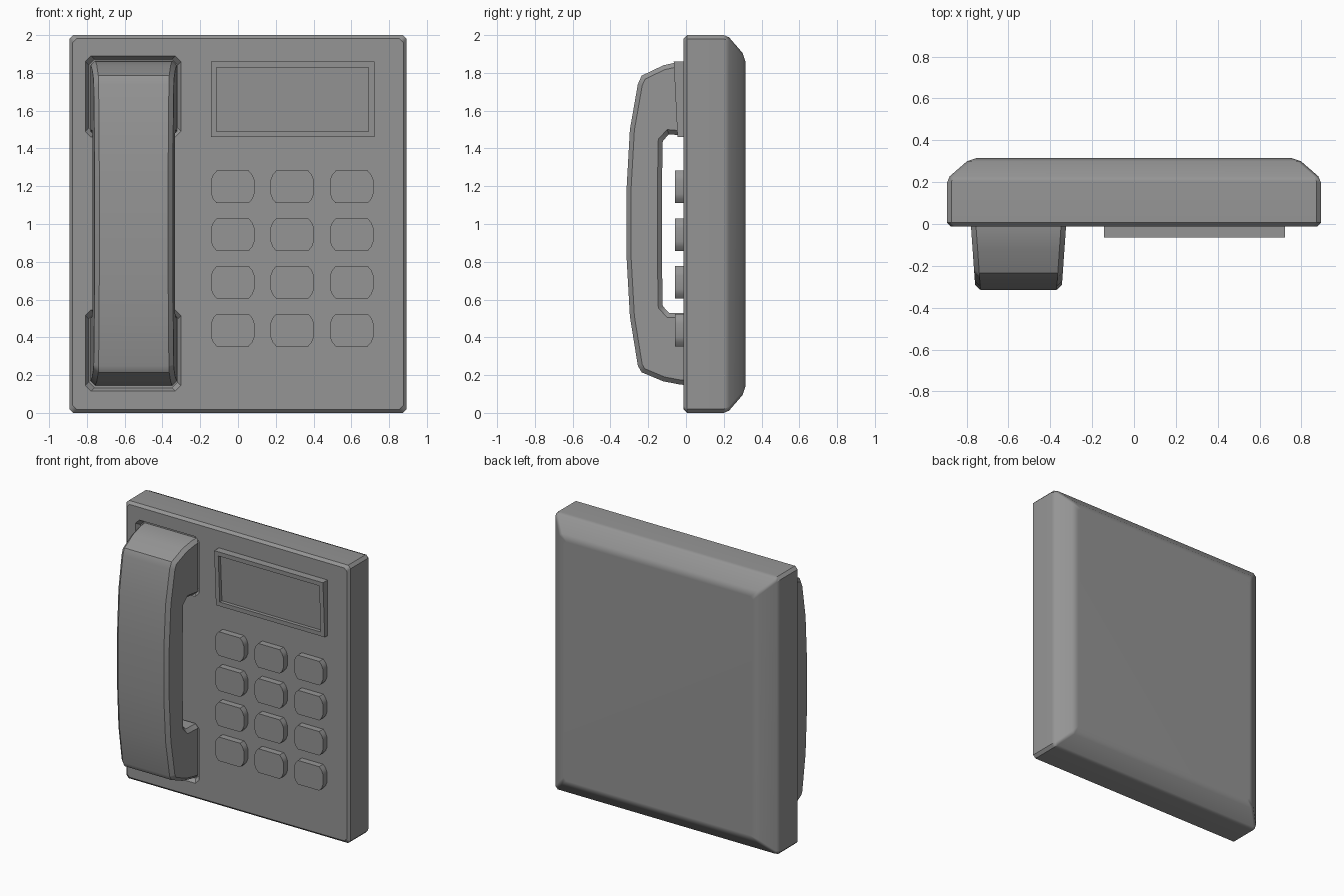
import bpy, bmesh

if "Cube" in bpy.data.objects:
    bpy.data.objects.remove(bpy.data.objects["Cube"])

grey = bpy.data.materials.new("dark_grey")
grey.diffuse_color = (0.3, 0.3, 0.3, 1)
grey.use_nodes = True
grey.node_tree.nodes["Principled BSDF"].inputs["Base Color"].default_value = grey.diffuse_color


def activate(ob):
    bpy.ops.object.select_all(action='DESELECT')
    ob.select_set(True)
    bpy.context.view_layer.objects.active = ob


def shade(ob):
    """Smooth shading with sharp edges kept and large faces left flat."""
    activate(ob)
    bpy.ops.object.shade_smooth_by_angle(angle=0.6)
    mod = ob.modifiers.new("weighted", 'WEIGHTED_NORMAL')
    mod.keep_sharp = True


def finish(name, bm, smooth=True):
    bmesh.ops.recalc_face_normals(bm, faces=bm.faces[:])
    me = bpy.data.meshes.new(name)
    bm.to_mesh(me)
    bm.free()
    me.materials.append(grey)
    ob = bpy.data.objects.new(name, me)
    bpy.context.collection.objects.link(ob)
    if smooth:
        shade(ob)
    return ob


def loft(name, rings, smooth=True):
    """Skin a list of equal-length point rings and cap both ends."""
    bm = bmesh.new()
    vs = [[bm.verts.new(p) for p in r] for r in rings]
    n = len(vs[0])
    for a, b in zip(vs, vs[1:]):
        for i in range(n):
            j = (i + 1) % n
            bm.faces.new((a[i], a[j], b[j], b[i]))
    bm.faces.new(vs[0])
    bm.faces.new(vs[-1])
    return finish(name, bm, smooth)


def plate(cx, cz, hx, hz, y, corner):
    """Rectangle facing y; corner lists (x, z) cut-backs going round a corner."""
    pts = []
    for sx, sz in ((1, 1), (-1, 1), (-1, -1), (1, -1)):
        seq = corner if sx * sz > 0 else corner[::-1]
        pts += [(cx + sx * (hx - dx), y, cz + sz * (hz - dz)) for dx, dz in seq]
    return pts


# Housing: small chamfer at the front, wide rounded chamfer at the back
levels = [(-0.012, 0.018), (0.006, 0), (0.2, 0), (0.228, 0.012),
          (0.3, 0.095), (0.315, 0.14)]
body = loft("phone_body", [plate(0, 1, 0.893 - d, 1 - d, y, [(0, 0.02), (0.02, 0)])
                           for y, d in levels], False)

# Cradle recesses that receive the handset ends
for cz in (1.675, 0.33):
    cut = loft("cradle_cutter",
               [plate(-0.555, cz, 0.253 - d, 0.215 - d, y, [(0, 0.03), (0.03, 0)])
                for y, d in ((-0.03, 0), (-0.012, 0), (0.02, 0.018))], False)
    mod = body.modifiers.new("recess", 'BOOLEAN')
    mod.object = cut
    mod.operation = 'DIFFERENCE'
    mod.solver = 'EXACT'
    activate(body)
    bpy.ops.object.modifier_apply(modifier=mod.name)
    bpy.data.objects.remove(cut)
shade(body)

# Handset: side profile (y, z) extruded across x, tapering to the front
profile = [(0.03, 1.865), (-0.03, 1.86), (-0.12, 1.84), (-0.235, 1.785), (-0.255, 1.74),
           (-0.297, 1.5), (-0.315, 1.18), (-0.315, 0.83), (-0.297, 0.51),
           (-0.255, 0.25), (-0.235, 0.215), (-0.12, 0.167), (-0.03, 0.15), (0.03, 0.145),
           (0.03, 0.53), (-0.09, 0.53), (-0.123, 0.565), (-0.127, 0.78),
           (-0.127, 1.23), (-0.123, 1.44), (-0.09, 1.475), (0.03, 1.465)]
bm = bmesh.new()
sides = [[bm.verts.new((-0.552 + s * (0.228 + 0.07 * y), y, z)) for y, z in profile]
         for s in (-1, 1)]
n = len(profile)
for i in range(n):
    j = (i + 1) % n
    bm.faces.new((sides[0][i], sides[0][j], sides[1][j], sides[1][i]))
caps = [bm.faces.new(s) for s in sides]
bmesh.ops.recalc_face_normals(bm, faces=bm.faces[:])
rim = list({e for f in caps for e in f.edges})
bmesh.ops.bevel(bm, geom=rim, offset=0.024, segments=1, profile=0.5,
                affect='EDGES', clamp_overlap=True)
finish("handset", bm)


# Display: wedge-shaped frame with a sunken screen
def slope(pts, back):
    return [(x, -0.045 - 0.02 * (z - 1.46) / 0.4 + back, z) for x, _, z in pts]


outer = plate(0.289, 1.66, 0.433, 0.2, 0, [(0, 0)])
inner = plate(0.289, 1.66, 0.402, 0.169, 0, [(0, 0)])
loft("display_frame", [[(x, 0.005, z) for x, _, z in outer], slope(outer, 0),
                       slope(inner, 0), slope(inner, 0.025)])

# Keypad: four rows of three
round_corner = [(0, 0.05), (0.011, 0.022), (0.03, 0)]
for r in range(4):
    for c in range(3):
        loft(f"key_{r + 1}_{c + 1}",
             [plate(-0.028 + 0.315 * c, 1.196 - 0.2525 * r, 0.115, 0.086, y, round_corner)
              for y in (0.005, -0.058)])
